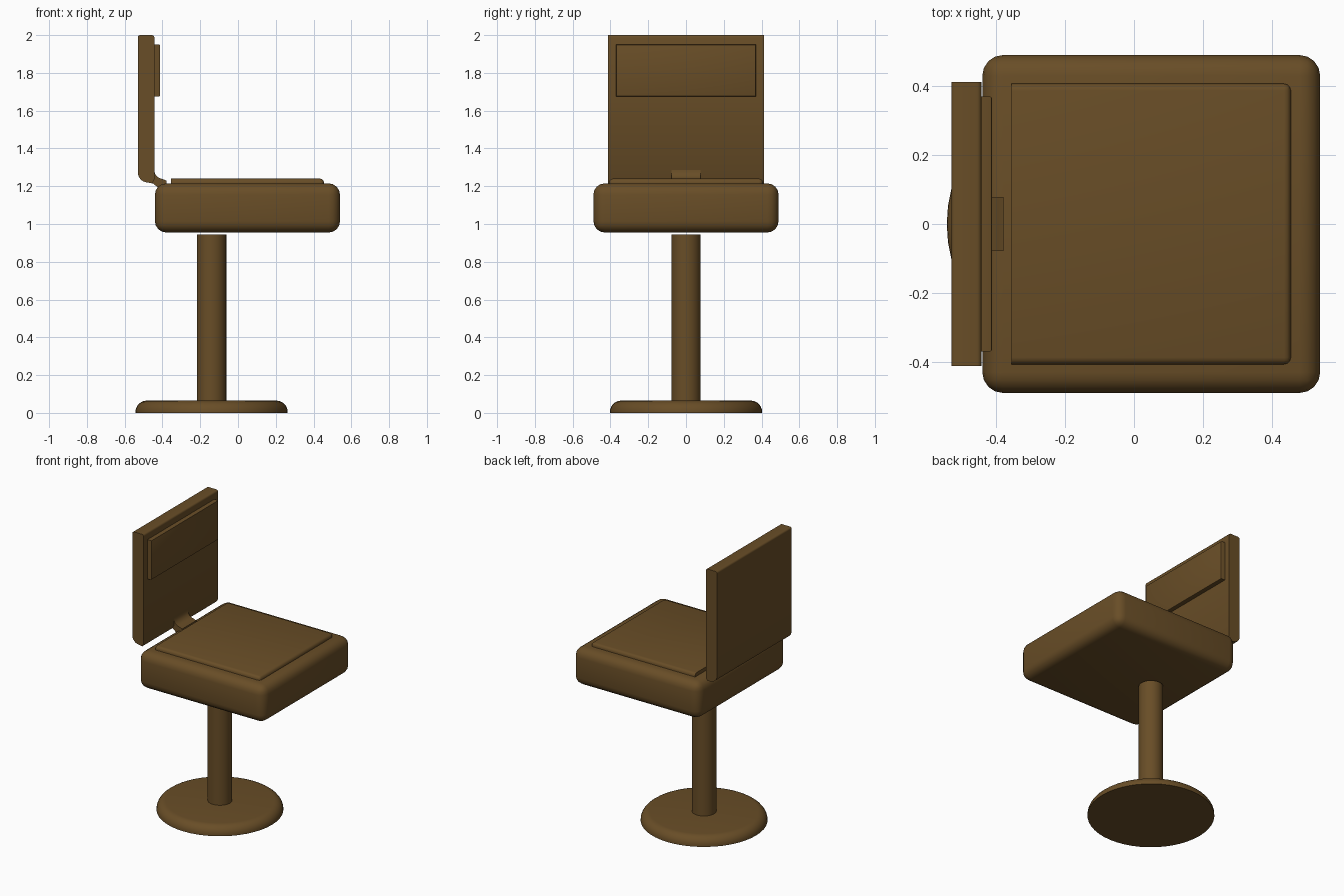
import bpy, bmesh, math

if "Cube" in bpy.data.objects:
    bpy.data.objects.remove(bpy.data.objects["Cube"])

brown = bpy.data.materials.new("brown")
brown.diffuse_color = (0.14, 0.075, 0.02, 1)
brown.use_nodes = True
brown.node_tree.nodes["Principled BSDF"].inputs["Base Color"].default_value = brown.diffuse_color


def finish(name, bm):
    bmesh.ops.recalc_face_normals(bm, faces=bm.faces)
    me = bpy.data.meshes.new(name)
    bm.to_mesh(me)
    bm.free()
    me.materials.append(brown)
    ob = bpy.data.objects.new(name, me)
    bpy.context.collection.objects.link(ob)
    bpy.ops.object.select_all(action='DESELECT')
    ob.select_set(True)
    bpy.context.view_layer.objects.active = ob
    bpy.ops.object.shade_smooth_by_angle(angle=math.radians(35))
    return ob


def box(name, x, y, z, radius, pick=lambda e: True, segments=4):
    """Box from (min, max) ranges, rounding the edges chosen by pick."""
    bm = bmesh.new()
    bmesh.ops.create_cube(bm, size=1)
    for v in bm.verts:
        v.co = [r[0] if c < 0 else r[1] for c, r in zip(v.co, (x, y, z))]
    edges = [e for e in bm.edges if pick(e)]
    bmesh.ops.bevel(bm, geom=edges, offset=radius, segments=segments,
                    profile=0.5, affect='EDGES')
    return finish(name, bm)


def lathe(name, profile, cx, steps=48):
    """Closed solid of revolution from (radius, z) points."""
    bm = bmesh.new()
    rings = []
    for r, z in profile:
        rings.append([bm.verts.new((cx + r * math.cos(a), r * math.sin(a), z))
                      for a in (2 * math.pi * i / steps for i in range(steps))])
    for lo, hi in zip(rings, rings[1:]):
        for i in range(steps):
            j = (i + 1) % steps
            bm.faces.new((lo[i], lo[j], hi[j], hi[i]))
    bm.faces.new(rings[0])
    bm.faces.new(rings[-1])
    return finish(name, bm)


def extrude_y(name, profile, half):
    """Side profile of (x, z) points extruded to both sides."""
    bm = bmesh.new()
    a = [bm.verts.new((x, -half, z)) for x, z in profile]
    b = [bm.verts.new((x, half, z)) for x, z in profile]
    for i in range(len(a)):
        j = (i + 1) % len(a)
        bm.faces.new((a[i], a[j], b[j], b[i]))
    bm.faces.new(a)
    bm.faces.new(b)
    return finish(name, bm)


def arc(cx, cz, r, start, end, n=6):
    return [(cx + r * math.cos(math.radians(start + (end - start) * i / n)),
             cz + r * math.sin(math.radians(start + (end - start) * i / n)))
            for i in range(n + 1)]


# Round foot with a rolled rim, and the pedestal post
foot_x = -0.14
lathe("foot", [(0.403, 0.0)] + arc(0.343, 0.005, 0.06, 0, 90), foot_x)
lathe("post", [(0.078, 0.06), (0.078, 0.945)], foot_x, 32)

# Thick rounded seat with a thin raised pad
box("seat", (-0.44, 0.54), (-0.49, 0.49), (0.955, 1.215), 0.06)
box("seat_pad", (-0.355, 0.455), (-0.407, 0.407), (1.19, 1.24), 0.02,
    lambda e: all(v.co.z > 1.2 for v in e.verts)
    and any(v.co.x > 0 for v in e.verts)
    or all(v.co.x > 0 for v in e.verts), 3)

# Upright backrest, rounded along its lower rear edge
extrude_y("backrest",
          arc(-0.478, 1.272, 0.052, 180, 270) + [(-0.455, 1.215), (-0.443, 1.235)]
          + arc(-0.455, 1.988, 0.012, 0, 90, 3)
          + arc(-0.518, 1.988, 0.012, 90, 180, 3), 0.412)
box("backrest_pad", (-0.46, -0.412), (-0.37, 0.37), (1.675, 1.95), 0.006,
    lambda e: all(v.co.x > -0.43 for v in e.verts), 2)

# Curved bracket joining the backrest to the seat
extrude_y("bracket",
          [(-0.48, 1.29), (-0.48, 1.22), (-0.45, 1.215), (-0.42, 1.19),
           (-0.378, 1.19), (-0.378, 1.23), (-0.395, 1.236)]
          + arc(-0.395, 1.286, 0.048, 265, 180), 0.078)
